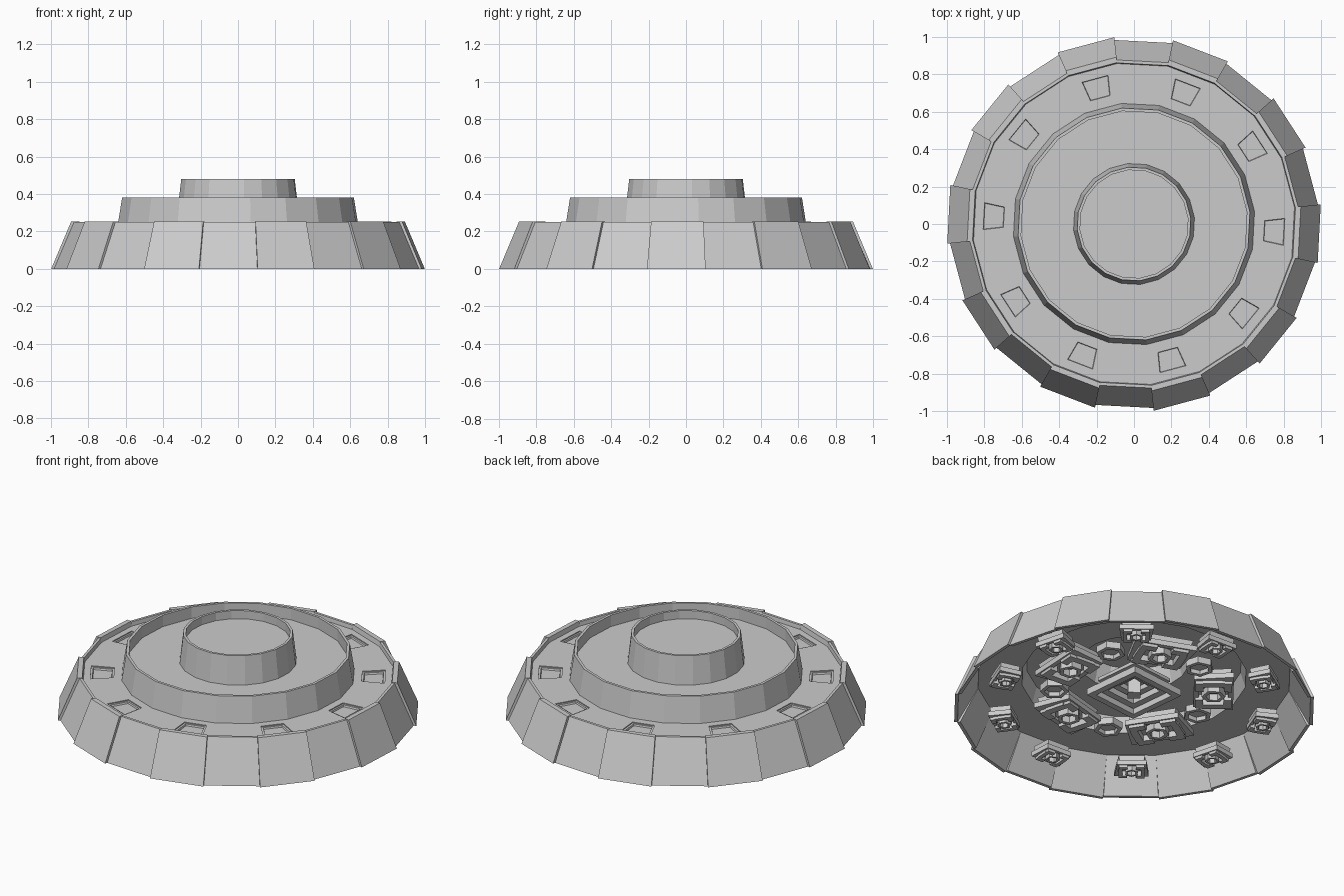
import bpy, bmesh
from math import sin, cos, radians
from mathutils import Matrix, Vector

if "Cube" in bpy.data.objects:
    bpy.data.objects.remove(bpy.data.objects["Cube"])


def skin(bm, loops, closed=False):
    """Bridge equal-length point loops; closed joins last to first, otherwise the ends are capped."""
    rings = [[bm.verts.new(p) for p in loop] for loop in loops]
    n, m = len(rings[0]), len(rings)
    for i in range(m if closed else m - 1):
        a, b = rings[i], rings[(i + 1) % m]
        for j in range(n):
            k = (j + 1) % n
            bm.faces.new((a[j], a[k], b[k], b[j]))
    if not closed:
        bm.faces.new(rings[0][::-1])
        bm.faces.new(rings[-1])


def finish(name, bm, angle=0.0):
    bmesh.ops.recalc_face_normals(bm, faces=bm.faces)
    mesh = bpy.data.meshes.new(name)
    bm.to_mesh(mesh)
    bm.free()
    ob = bpy.data.objects.new(name, mesh)
    ob.rotation_euler.z = radians(angle)
    bpy.context.collection.objects.link(ob)
    return ob


def at(poly, z, s=1.0, c=(0, 0)):
    """2D polygon scaled about c, lifted to height z."""
    return [Vector((c[0] + (x - c[0]) * s, c[1] + (y - c[1]) * s, z)) for x, y in poly]


def ngon(n, r, start=0, c=(0, 0)):
    return [(c[0] + r * cos(radians(start + 360 * i / n)),
             c[1] + r * sin(radians(start + 360 * i / n))) for i in range(n)]


def frame(bm, poly, z0, z1, s, c=(0, 0)):
    skin(bm, [at(poly, z0), at(poly, z1), at(poly, z1, s, c), at(poly, z0, s, c)], True)


def block(bm, x, y, z, sx, sy, sz):
    bmesh.ops.create_cube(bm, size=1, matrix=Matrix.Translation((x, y, z)) @ Matrix.Diagonal((sx, sy, sz, 1)))


def trapezoid(r, depth, inner, outer):
    return [(r - depth / 2, -inner / 2), (r + depth / 2, -outer / 2),
            (r + depth / 2, outer / 2), (r - depth / 2, inner / 2)]


# stepped deck: one hollow 20-sided shell
profile = [(.27, .415), (.3, .295), (.598, .295), (.625, .205), (.87, .205), (.88, .225),
           (.866, .225), (.648, .225), (.623, .38), (.607, .38), (.607, .31),
           (.325, .31), (.305, .48), (.29, .48), (.29, .43)]
bm = bmesh.new()
skin(bm, [at(ngon(20, r, 6), z) for r, z in profile])
deck = finish("stepped_deck", bm)

# ten hatch pockets sunk into the deck
bm = bmesh.new()
for k in range(10):
    c = (.75, 0)
    trap = trapezoid(.75, .128, .13, .172)
    spin = Matrix.Rotation(radians(-3 + 36 * k), 3, 'Z')
    layers = [at(trap, .24), at(trap, .219), at(trap, .219, .84, c), at(trap, .209, .8, c)]
    skin(bm, [[spin @ p for p in layer] for layer in layers])
cutter = finish("hatch_cutter", bm)
cutter.hide_render = True
cutter.display_type = 'WIRE'
cut = deck.modifiers.new("hatches", 'BOOLEAN')
cut.operation = 'DIFFERENCE'
cut.solver = 'EXACT'
cut.object = cutter

# skirt: 20 sloped plates, alternately proud and set back
for k in range(20):
    drop = 0.0 if k % 2 == 0 else 0.015
    a0, a1 = radians(-12 + 18 * k), radians(6 + 18 * k)
    top = .253 - drop / 4
    section = [(1.004 - drop, 0), (.897 - drop, top), (.868 - drop / 8, top),
               (.862, .222), (.985 - drop, 0)]
    bm = bmesh.new()
    skin(bm, [[Vector((r * cos(a), r * sin(a), z)) for r, z in section] for a in (a0, a1)])
    finish("skirt_plate", bm)


def machinery(name, angle, r, depth, width, z, h):
    """Underside equipment: framed housing with corner lugs, rails and a faceted port."""
    c = (r, 0)
    bm = bmesh.new()
    body = trapezoid(r, depth, width * .85, width)
    skin(bm, [at(body, z + h * .45, .8, c), at(body, z + h, .9, c)])
    frame(bm, body, z + h * .25, z + h * .6, .74, c)
    port = ngon(6, depth * .3, 0, c)
    frame(bm, port, z, z + h * .5, .65, c)
    for side in (-1, 1):
        block(bm, r, side * width * .33, z + h * .3, depth * .55, width * .12, h * .5)
        for end in (-1, 1):
            block(bm, r + end * depth * .36, side * width * .25, z + h * .25,
                  depth * .2, width * .25, h * .4)
    finish(name, bm, angle)


# underside equipment rings
for k in range(10):
    machinery("small_machinery", 15 + 36 * k, .75, .13, .19, .025, .08)
for k in range(5):
    machinery("large_machinery", -3 + 72 * k, .44, .22, .36, .085, .09)
    bm = bmesh.new()
    hexagon = ngon(6, .08, 0, (.44, 0))
    frame(bm, hexagon, .11, .15, .7, (.44, 0))
    skin(bm, [at(hexagon, .135, .75, (.44, 0)), at(hexagon, .15, .75, (.44, 0))])
    finish("hexagonal_port", bm, 33 + 72 * k)

# central stepped square with a post
bm = bmesh.new()
for r, z, s in ((.26, .09, .8), (.2, .12, .72), (.135, .15, .6)):
    frame(bm, ngon(4, r), z, z + .04, s)
block(bm, 0, 0, .16, .07, .07, .14)
skin(bm, [at(ngon(4, .2), .18), at(ngon(4, .2), .2)])
finish("central_core", bm, 51)
